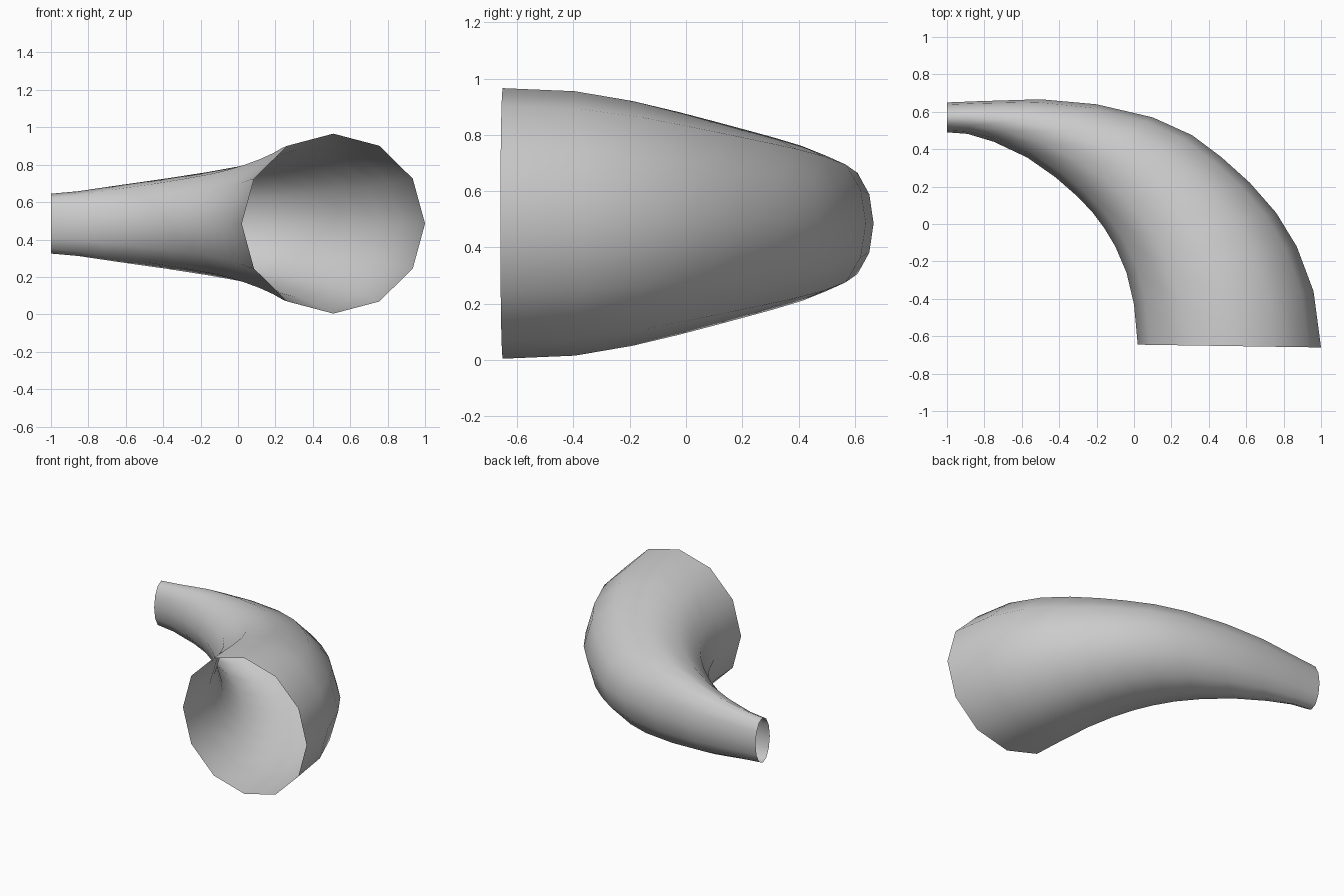
import bpy, bmesh, math

if "Cube" in bpy.data.objects:
    bpy.data.objects.remove(bpy.data.objects["Cube"])

SIDES = 12
MID_Z = 0.485

# Stations along the horn: outer bend (x, y), inner bend (x, y), half height
STATIONS = [
    (1.00, -0.66, 0.02, -0.645, 0.481),
    (0.96, -0.36, 0.00, -0.43, 0.470),
    (0.87, -0.12, -0.04, -0.26, 0.435),
    (0.76, 0.06, -0.10, -0.12, 0.397),
    (0.62, 0.22, -0.16, -0.02, 0.363),
    (0.47, 0.355, -0.22, 0.06, 0.334),
    (0.31, 0.475, -0.30, 0.145, 0.306),
    (0.10, 0.57, -0.42, 0.25, 0.276),
    (-0.20, 0.64, -0.57, 0.355, 0.241),
    (-0.50, 0.667, -0.75, 0.44, 0.207),
    (-0.82, 0.657, -0.89, 0.482, 0.173),
    (-1.00, 0.65, -1.00, 0.49, 0.160),
]


def add_ring(bm, ox, oy, ix, iy, h):
    """Elliptical ring spanning the outer and inner bend points."""
    ring = []
    for k in range(SIDES):
        a = 2 * math.pi * k / SIDES
        c, s = math.cos(a), math.sin(a)
        ring.append(bm.verts.new(((ox + ix) / 2 + (ox - ix) / 2 * c,
                                  (oy + iy) / 2 + (oy - iy) / 2 * c,
                                  MID_Z + h * s)))
    return ring


# Curved tapering horn, open at both ends
bm = bmesh.new()
rings = [add_ring(bm, *st) for st in STATIONS]
for a, b in zip(rings, rings[1:]):
    for k in range(SIDES):
        n = (k + 1) % SIDES
        bm.faces.new((a[k], b[k], b[n], a[n]))
bmesh.ops.recalc_face_normals(bm, faces=bm.faces)
# Make sure the skin faces outwards: the outer-bend face should point to +x
bm.faces.ensure_lookup_table()
bm.normal_update()
if bm.faces[0].normal.x < 0:
    bmesh.ops.reverse_faces(bm, faces=bm.faces)
for f in bm.faces:
    f.smooth = True

mesh = bpy.data.meshes.new("curved_horn")
bm.to_mesh(mesh)
bm.free()
horn = bpy.data.objects.new("curved_horn", mesh)
bpy.context.collection.objects.link(horn)
